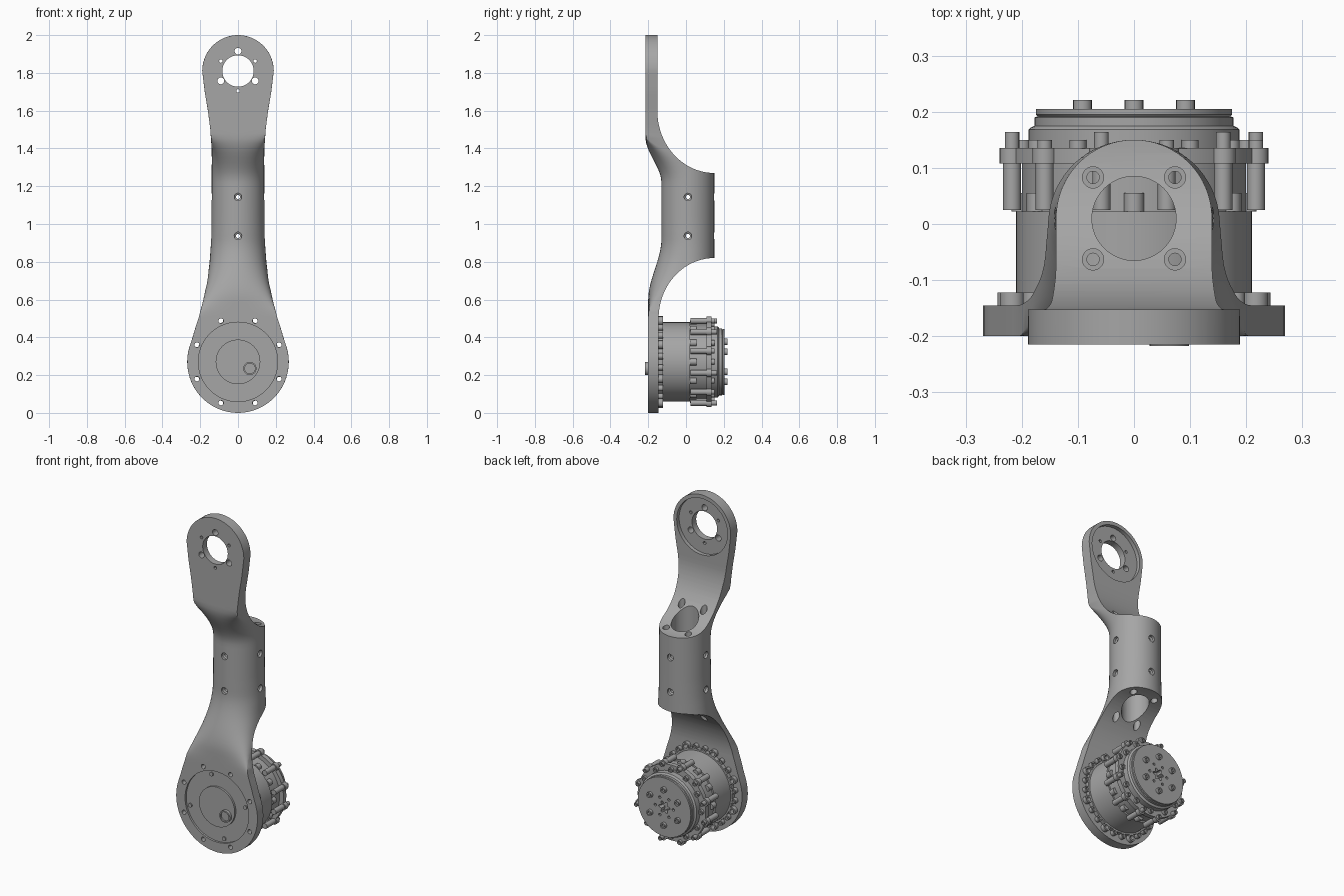
import bpy, bmesh, math
from mathutils import Vector

old = bpy.data.objects.get("Cube")
if old:
    bpy.data.objects.remove(old, do_unlink=True)

grey = bpy.data.materials.new("machined_grey")
grey.use_nodes = True
TONE = (0.38, 0.38, 0.38, 1)
grey.diffuse_color = TONE
grey.node_tree.nodes["Principled BSDF"].inputs["Base Color"].default_value = TONE

AXIS_Z = 0.27      # motor axis height
HEAD_Z = 1.81      # upper joint height
TUBE_Y = 0.01      # centre of the tubular waist
TUBE_R = 0.14
BACK = Vector((0, 1, 0))
UP = Vector((0, 0, 1))


def loft(bm, rings, closed=False):
    """Skin a list of equal point rings; cap the ends unless closed."""
    loops = [[bm.verts.new(p) for p in ring] for ring in rings]
    n = len(loops[0])
    pairs = list(zip(loops, loops[1:]))
    if closed:
        pairs.append((loops[-1], loops[0]))
    else:
        bm.faces.new(loops[0][::-1])
        bm.faces.new(loops[-1])
    for a, b in pairs:
        for i in range(n):
            j = (i + 1) % n
            bm.faces.new((a[i], a[j], b[j], b[i]))


def lathe(bm, profile, centre=(0, 0, AXIS_Z), axis=BACK, sides=24, closed=False):
    """Turn (radius, distance) points about an axis."""
    turn = UP.rotation_difference(axis)
    rings = []
    for r, d in profile:
        angles = [math.tau * i / sides for i in range(sides)]
        rings.append([Vector(centre) + turn @ Vector((r * math.cos(a), r * math.sin(a), d))
                      for a in angles])
    loft(bm, rings, closed)


def rod(bm, r, d0, d1, centre=(0, 0, AXIS_Z), axis=BACK, sides=24):
    lathe(bm, [(r, d0), (r, d1)], centre, axis, sides)


def bolt(bm, r, d0, d1, centre):
    """Cap screw with a round socket, facing back."""
    lathe(bm, [(r, d0), (r, d1), (r * 0.55, d1), (r * 0.55, d1 - 0.01)], centre, sides=16)


def circle(count, radius, start=0.0, z=AXIS_Z):
    """Points spaced round a joint axis; start in degrees."""
    for i in range(count):
        a = math.radians(start) + math.tau * i / count
        yield (radius * math.cos(a), 0, z + radius * math.sin(a))


def finish(name, bm):
    bmesh.ops.recalc_face_normals(bm, faces=bm.faces[:])
    mesh = bpy.data.meshes.new(name)
    bm.to_mesh(mesh)
    bm.free()
    mesh.materials.append(grey)
    ob = bpy.data.objects.new(name, mesh)
    bpy.context.collection.objects.link(ob)
    return ob


def activate(ob):
    bpy.ops.object.select_all(action='DESELECT')
    ob.select_set(True)
    bpy.context.view_layer.objects.active = ob


def smooth(ob):
    activate(ob)
    bpy.ops.object.shade_smooth_by_angle(angle=math.radians(30))


def cut(ob, bm):
    """Subtract a cutter mesh and throw the cutter away."""
    cutter = finish("cutter", bm)
    cutter.hide_render = True
    activate(ob)
    mod = ob.modifiers.new("cut", 'BOOLEAN')
    mod.operation, mod.solver, mod.object = 'DIFFERENCE', 'EXACT', cutter
    bpy.ops.object.modifier_apply(modifier=mod.name)
    bpy.data.objects.remove(cutter, do_unlink=True)


def ease(z, z0, z1):
    t = min(1, max(0, (z - z0) / (z1 - z0)))
    return t * t * (3 - 2 * t)


# Arm outline: round ends joined by a waisted edge
EDGE = [(.38, .247), (.45, .227), (.5, .21), (.6, .184), (.7, .164), (.8, .15), (.9, .143),
        (1.0, .14), (1.3, .139), (1.4, .14), (1.5, .147), (1.6, .16), (1.7, .177), (1.81, .19)]


def half_width(z):
    if z <= EDGE[0][0]:
        return math.sqrt(max(.27 ** 2 - (z - .27) ** 2, 1e-5))
    if z >= HEAD_Z:
        return math.sqrt(max(.19 ** 2 - (z - HEAD_Z) ** 2, 1e-5))
    for (z0, w0), (z1, w1) in zip(EDGE, EDGE[1:]):
        if z <= z1:
            return w0 + (w1 - w0) * (z - z0) / (z1 - z0)


def section(z):
    """Round tube in the waist, flat-fronted paddle at both ends."""
    w = half_width(z)
    front = -.13 - .07 * (1 - ease(z, .6, .92)) - .085 * ease(z, 1.22, 1.46)
    roundness = ease(z, .52, .92) * (1 - ease(z, 1.22, 1.47))
    ring = []
    for i in range(64):
        a = math.tau * i / 64
        s = math.sin(a)
        if i <= 32:
            y = TUBE_Y + TUBE_R * max(s, 0)
        else:
            y = TUBE_Y - (TUBE_Y - front) * abs(s) ** roundness
        ring.append((w * math.cos(a), y, z))
    return ring


levels = [.27 - .27 * math.cos(math.radians(6 * i)) for i in range(19)]
levels += [.38 + 1.43 * i / 56 for i in range(1, 57)]
levels += [HEAD_Z + .19 * math.sin(math.radians(6 * i)) for i in range(1, 16)]
bm = bmesh.new()
loft(bm, [section(z) for z in levels])
arm = finish("arm_link", bm)

# Scooped back of both paddles
quarter = [math.radians(90 * i / 20) for i in range(21)]
back = [(-.145, -.1)]
back += [(.15 - .295 * math.cos(a), .5 + .32 * math.sin(a)) for a in quarter]
back += [(.16, .82), (.16, 1.27)]
back += [(.15 - .302 * math.sin(a), 1.6 - .33 * math.cos(a)) for a in quarter]
back += [(-.152, 2.1), (.5, 2.1), (.5, -.1)]
bm = bmesh.new()
loft(bm, [[(x, y, z) for y, z in back] for x in (-.5, .5)])
cut(arm, bm)

# Waist bore and four lengthwise counterbored bolt holes
bm = bmesh.new()
rod(bm, .075, .4, 1.7, (0, TUBE_Y, 0), UP, 48)
for x in (-.073, .073):
    for y in (-.063, .083):
        lathe(bm, [(.019, .4), (.019, .87), (.011, .87), (.011, 1.22), (.019, 1.22), (.019, 1.7)],
              (x, y, 0), UP)
cut(arm, bm)

# Radial screw holes round the waist
bm = bmesh.new()
for z in (.937, 1.143):
    for d in ((1, 0, 0), (-1, 0, 0), (0, 1, 0), (0, -1, 0)):
        lathe(bm, [(.011, .05), (.011, .12), (.02, .125), (.02, .2)], (0, TUBE_Y, z), Vector(d))
cut(arm, bm)

# Upper joint: opening with a rear seat, then screw holes; lower joint: motor opening
bm = bmesh.new()
lathe(bm, [(.083, -.3), (.083, -.175), (.168, -.175), (.168, -.1)], (0, 0, HEAD_Z), sides=64)
rod(bm, .21, -.3, -.1, sides=72)
cut(arm, bm)
bm = bmesh.new()
for p in circle(3, .105, 90, HEAD_Z):
    rod(bm, .018, -.3, -.1, p)
for p in circle(3, .105, 30, HEAD_Z):
    rod(bm, .009, -.3, -.1, p, sides=12)
for p in circle(8, .235, 22.5):
    rod(bm, .013, -.3, -.1, p, sides=16)
cut(arm, bm)
smooth(arm)

# Motor housing with stepped output end
bm = bmesh.new()
lathe(bm, [(.21, -.188), (.21, .022), (.2, .022), (.2, .108), (.225, .108), (.225, .135),
           (.188, .135), (.188, .168), (.184, .172), (.177, .175), (.177, .19),
           (.172, .192), (.175, .195), (.175, .205)], sides=72)
housing = finish("motor_housing", bm)
bm = bmesh.new()
wave = [math.tau * i / 48 for i in range(48)]
loft(bm, [[((.03 + .008 * math.cos(6 * a)) * math.cos(a), y,
            AXIS_Z + (.03 + .008 * math.cos(6 * a)) * math.sin(a)) for a in wave]
          for y in (.17, .3)])
for p in circle(6, .06, 0):
    rod(bm, .008, .19, .3, p, sides=12)
cut(housing, bm)
smooth(housing)

# Front hub, cable socket and small cover screws
bm = bmesh.new()
rod(bm, .118, -.2, -.18, sides=64)
smooth(finish("front_hub", bm))
bm = bmesh.new()
lathe(bm, [(.035, -.217), (.035, -.19), (.027, -.19), (.027, -.217)], (.063, 0, .235),
      sides=32, closed=True)
rod(bm, .028, -.208, -.19, (.063, 0, .235))
smooth(finish("cable_socket", bm))
bm = bmesh.new()
for p in circle(4, .187, 13):
    rod(bm, .012, -.195, -.18, p, sides=16)
smooth(finish("cover_screws", bm))

# Mounting flange: hollow lugs over the holes, screws between them
bm = bmesh.new()
lathe(bm, [(.2, -.146), (.219, -.146), (.219, -.122), (.2, -.122)], sides=72, closed=True)
for p in circle(8, .235, 22.5):
    lathe(bm, [(.013, -.146), (.022, -.146), (.022, -.122), (.013, -.122)], p, closed=True)
for k in (7.5, 37.5):
    for p in circle(8, .229, k):
        bolt(bm, .016, -.146, -.122, p)
smooth(finish("mounting_flange", bm))

# Gear case lugs, through posts and cap screws
bm = bmesh.new()
for i, p in enumerate(circle(12, .225, 15)):
    rod(bm, .022, .108, .135, p)
    rod(bm, .016, .025, .11, p, sides=16)
    bolt(bm, .013, .13, .15 + .014 * (i % 2), p)
for p in circle(12, .2, 0):
    rod(bm, .018, .022, .055, p, sides=16)
    bolt(bm, .015, .13, .15, p)
smooth(finish("gear_case_lugs", bm))

# Output face screws
bm = bmesh.new()
for p in circle(6, .106, 30):
    bolt(bm, .017, .2, .221, p)
smooth(finish("output_screws", bm))
